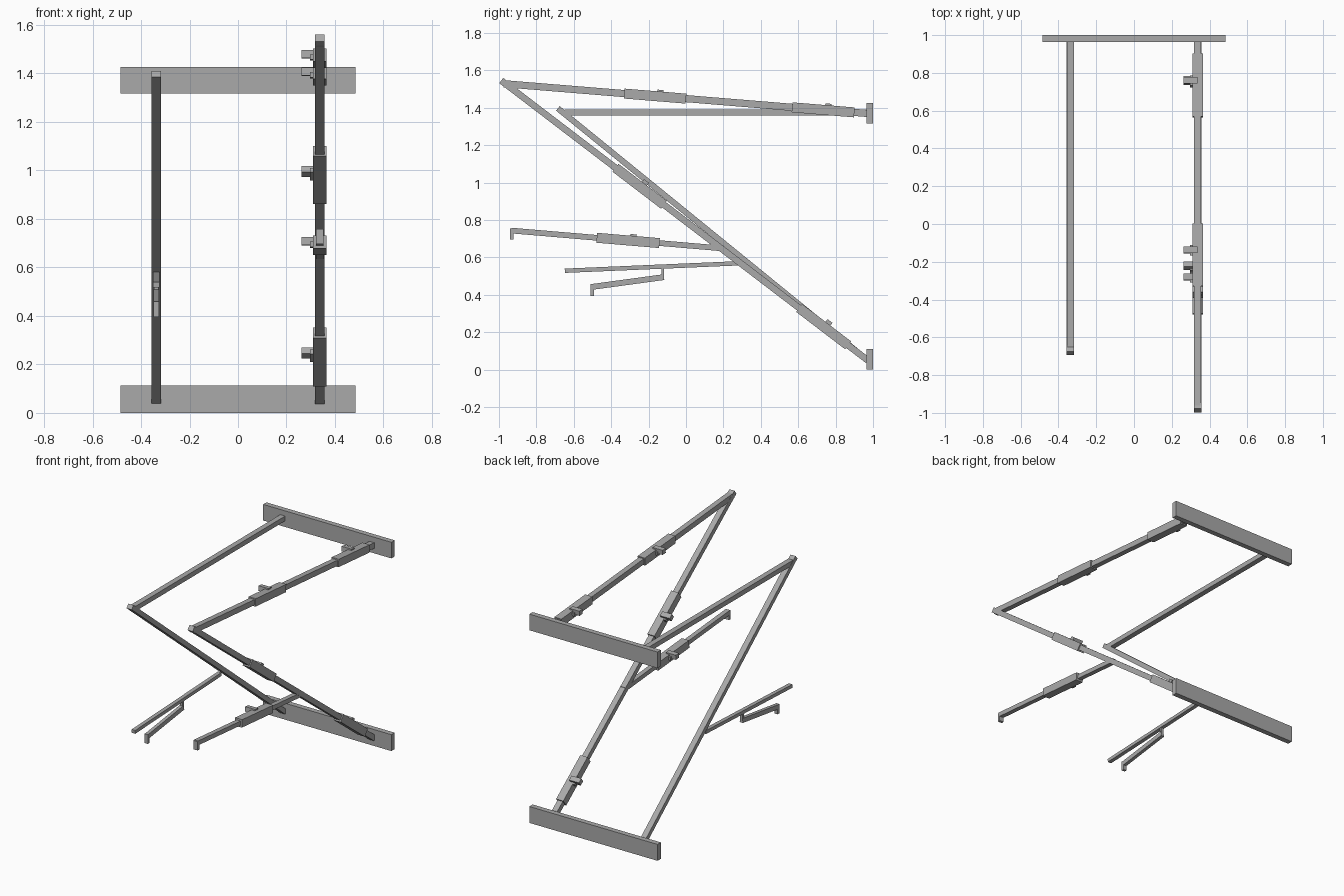
import bpy
from mathutils import Matrix, Vector

cube = bpy.data.objects.get("Cube")
if cube:
    bpy.data.objects.remove(cube, do_unlink=True)

grey = bpy.data.materials.new("plain grey")
grey.use_nodes = True
grey.diffuse_color = (0.4, 0.4, 0.4, 1)
grey.node_tree.nodes["Principled BSDF"].inputs["Base Color"].default_value = (0.4, 0.4, 0.4, 1)


def box(name, centre, size, rotation=None):
    """Box with its size along local x, y, z, turned by a matrix."""
    bpy.ops.mesh.primitive_cube_add(size=1)
    ob = bpy.context.object
    ob.name = name
    turn = (rotation or Matrix.Identity(3)).to_4x4()
    ob.matrix_world = Matrix.Translation(centre) @ turn @ Matrix.Diagonal((*size, 1))
    ob.data.materials.append(grey)
    return ob


def frame(start, end):
    """Local y follows the bar, local z is its upper side."""
    along = Vector((0, end[0] - start[0], end[1] - start[1])).normalized()
    side = Vector((1, 0, 0))
    return Matrix((side, along, side.cross(along))).transposed()


def bar(name, x, start, end, width, depth):
    """Square bar between two (y, z) points in the plane at x."""
    a, b = Vector((x, *start)), Vector((x, *end))
    return box(name, (a + b) / 2, (width, (b - a).length, depth), frame(start, end))


def clamp(name, x, start, end, y_from, y_to, knob_y, lift):
    """Sleeve around a bar, with a knob reaching inwards and its small stem."""
    slope = (end[1] - start[1]) / (end[0] - start[0])

    def on_bar(y):
        return (y, start[1] + slope * (y - start[0]))

    bar(name + "_sleeve", x, on_bar(y_from), on_bar(y_to), 0.054, 0.053)
    turn = frame(start, end)
    up = turn @ Vector((0, 0, lift))
    knob = Vector((x - 0.038, *on_bar(knob_y - up.y))) + up
    box(name + "_knob", knob, (0.074, 0.033, 0.033), turn)
    box(name + "_knob_stem", knob + turn @ Vector((0.007, 0, -0.014)), (0.018, 0.055, 0.022), turn)


X = 0.337

# wall planks
box("lower_plank", (0, 0.982, 0.056), (0.97, 0.036, 0.112))
box("upper_plank", (0, 0.982, 1.372), (0.97, 0.036, 0.11))

# left frame: top arm, diagonal strut and support arm, with clamps
top = ((-0.975, 1.529), (0.97, 1.37))
strut = ((-0.988, 1.546), (0.972, 0.05))
rest = ((-0.935, 0.744), (0.2, 0.648))
bar("left_top_arm", X, *top, 0.037, 0.038)
bar("left_strut", X, *strut, 0.039, 0.035)
bar("left_support_arm", X, *rest, 0.032, 0.03)
box("left_support_hook", (X, -0.931, 0.726), (0.032, 0.018, 0.06))
clamp("top_front_clamp", X, *top, -0.33, 0.0, -0.138, 0.019)
clamp("top_back_clamp", X, *top, 0.567, 0.9, 0.76, 0.019)
clamp("strut_upper_clamp", X, *strut, -0.377, -0.118, -0.221, 0.028)
clamp("strut_lower_clamp", X, *strut, 0.605, 0.867, 0.76, 0.028)
clamp("support_clamp", X, *rest, -0.477, -0.142, -0.281, 0.019)

# right frame: plain top arm, strut and branched support arm
bar("right_top_arm", -X, (-0.65, 1.375), (0.97, 1.375), 0.037, 0.033)
bar("right_strut", -X, (-0.685, 1.397), (0.972, 0.05), 0.039, 0.031)
bar("right_support_arm", -X, (-0.648, 0.529), (0.285, 0.569), 0.027, 0.023)
bar("right_lower_arm", -X, (-0.508, 0.442), (-0.118, 0.495), 0.024, 0.031)
box("right_lower_post", (-X, -0.124, 0.52), (0.02, 0.014, 0.07))
box("right_lower_hook", (-X, -0.501, 0.427), (0.024, 0.018, 0.064))
